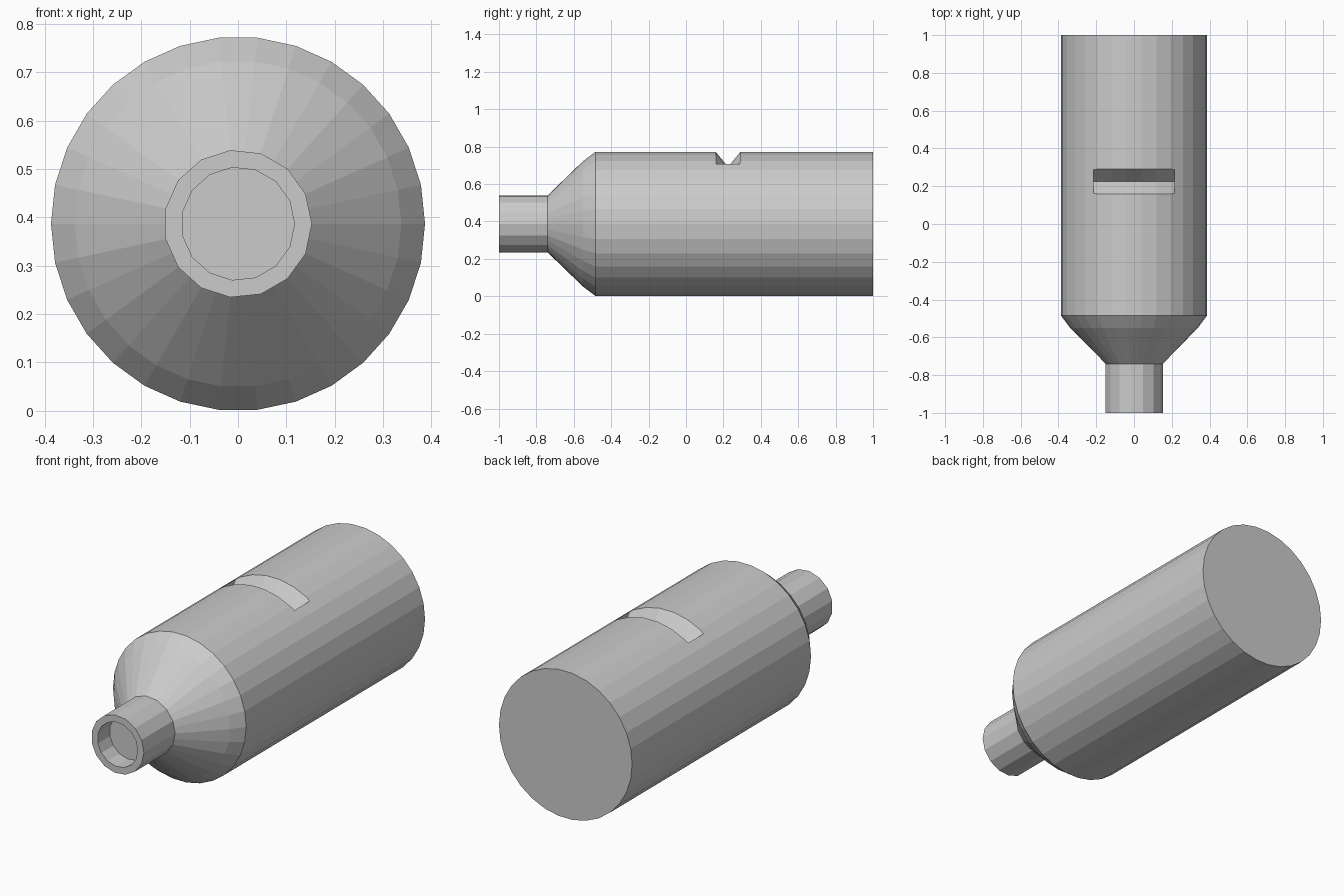
import bpy, bmesh, math

cube = bpy.data.objects.get("Cube")
if cube:
    bpy.data.objects.remove(cube)

SIDES = 30
AXIS_Z = 0.387
BODY_R = 0.387

grey = bpy.data.materials.new("plain_grey")
grey.use_nodes = True
colour = (0.6, 0.6, 0.6, 1)
grey.diffuse_color = colour
grey.node_tree.nodes["Principled BSDF"].inputs["Base Color"].default_value = colour


def make_object(name, bm):
    bmesh.ops.recalc_face_normals(bm, faces=bm.faces)
    mesh = bpy.data.meshes.new(name)
    bm.to_mesh(mesh)
    bm.free()
    mesh.materials.append(grey)
    obj = bpy.data.objects.new(name, mesh)
    bpy.context.collection.objects.link(obj)
    return obj


def skin(bm, rings):
    """Join closed rings of points in sequence and cap both ends."""
    rows = [[bm.verts.new(p) for p in ring] for ring in rings]
    for a, b in zip(rows, rows[1:]):
        for i in range(len(a)):
            j = (i + 1) % len(a)
            bm.faces.new((a[i], a[j], b[j], b[i]))
    bm.faces.new(rows[0])
    bm.faces.new(rows[-1])


def ring(y, radius, coarse):
    """Ring around the long axis; a coarse ring has half as many sides."""
    points = []
    for i in range(SIDES):
        a = math.tau * i / SIDES
        r = radius * math.cos(math.tau / SIDES) if coarse and i % 2 else radius
        points.append((r * math.cos(a), y, AXIS_Z + r * math.sin(a)))
    return points


# Pipe: mouth bore, neck, tapered shoulder and closed body
profile = [
    (-0.90, 0.117, True), (-1.0, 0.117, True),
    (-1.0, 0.153, True), (-0.74, 0.153, True),
    (-0.55, 0.338, False), (-0.485, BODY_R, False),
    (1.0, BODY_R, False),
]
bm = bmesh.new()
skin(bm, [ring(*p) for p in profile])
pipe = make_object("whistle_pipe", bm)

# V-shaped sound slot following the curve of the body
END_X = 0.215
facet_x = [BODY_R * math.cos(math.radians(a)) for a in range(60, 121, 12)]
stations = [END_X] + facet_x + [-END_X]
stations = [x for x in stations if abs(x) <= END_X]
sections = []
for x in stations:
    floor = AXIS_Z + math.sqrt(BODY_R ** 2 - x * x) - 0.08
    sections.append([(x, 0.225, floor), (x, 0.323, floor + 0.12), (x, 0.127, floor + 0.12)])
bm = bmesh.new()
skin(bm, sections)
cutter = make_object("slot_cutter", bm)
cutter.hide_render = True

cut = pipe.modifiers.new("sound_slot", "BOOLEAN")
cut.operation = "DIFFERENCE"
cut.solver = "EXACT"
cut.object = cutter
bpy.context.view_layer.objects.active = pipe
bpy.ops.object.modifier_apply(modifier=cut.name)
bpy.data.objects.remove(cutter)
